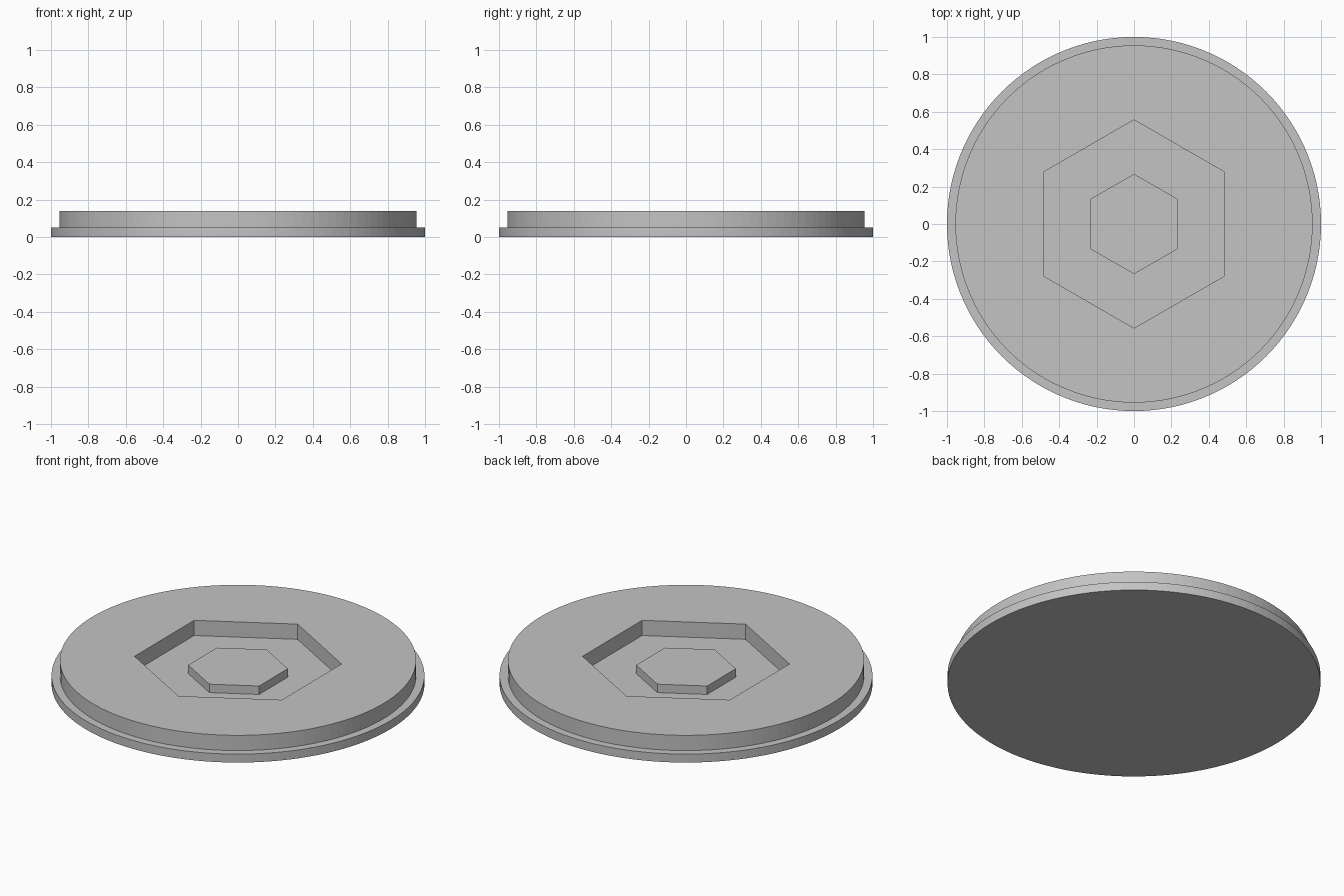
import bpy, bmesh
from math import cos, sin, tau, pi

cube = bpy.data.objects.get("Cube")
if cube:
    bpy.data.objects.remove(cube)

SEGMENTS = 120  # divisible by six, so hexagon corners land on vertices

grey = bpy.data.materials.new("light_grey")
grey.use_nodes = True
COLOUR = (0.55, 0.55, 0.55, 1)
grey.diffuse_color = COLOUR
grey.node_tree.nodes["Principled BSDF"].inputs["Base Color"].default_value = COLOUR


def circle(radius):
    return lambda turn: radius


def hexagon(radius):
    """Distance to a hexagon outline with a corner at the start of the turn."""
    return lambda turn: radius * cos(pi / 6) / cos(turn % (pi / 3) - pi / 6)


def stacked_solid(name, outlines, count):
    """Closed solid skinned over a list of (outline, height), capped at both ends."""
    bm = bmesh.new()
    rings = []
    for outline, z in outlines:
        ring = []
        for i in range(count):
            # Offset the lookup half way inside rounding error at corners
            turn = tau * i / count
            r = outline(turn + 1e-7)
            ring.append(bm.verts.new((-r * sin(turn), r * cos(turn), z)))
        rings.append(ring)
    for low, high in zip(rings, rings[1:]):
        for i in range(count):
            j = (i + 1) % count
            bm.faces.new((low[i], low[j], high[j], high[i]))
    bm.faces.new(rings[0][::-1])
    bm.faces.new(rings[-1])
    bmesh.ops.recalc_face_normals(bm, faces=bm.faces)
    mesh = bpy.data.meshes.new(name)
    bm.to_mesh(mesh)
    bm.free()
    mesh.materials.append(grey)
    obj = bpy.data.objects.new(name, mesh)
    bpy.context.collection.objects.link(obj)
    return obj


FLANGE_TOP, DISC_TOP, BOSS_TOP = 0.05, 0.14, 0.1

# Flanged disc with a hexagonal recess sunk to flange level
stacked_solid("flanged_disc", [
    (circle(1), 0),
    (circle(1), FLANGE_TOP),
    (circle(0.955), FLANGE_TOP),
    (circle(0.955), DISC_TOP),
    (hexagon(0.557), DISC_TOP),
    (hexagon(0.557), FLANGE_TOP),
], SEGMENTS)

# Low hexagonal boss in the middle of the recess
stacked_solid("hexagonal_boss", [
    (hexagon(0.268), FLANGE_TOP - 0.01),
    (hexagon(0.268), BOSS_TOP),
], 6)
